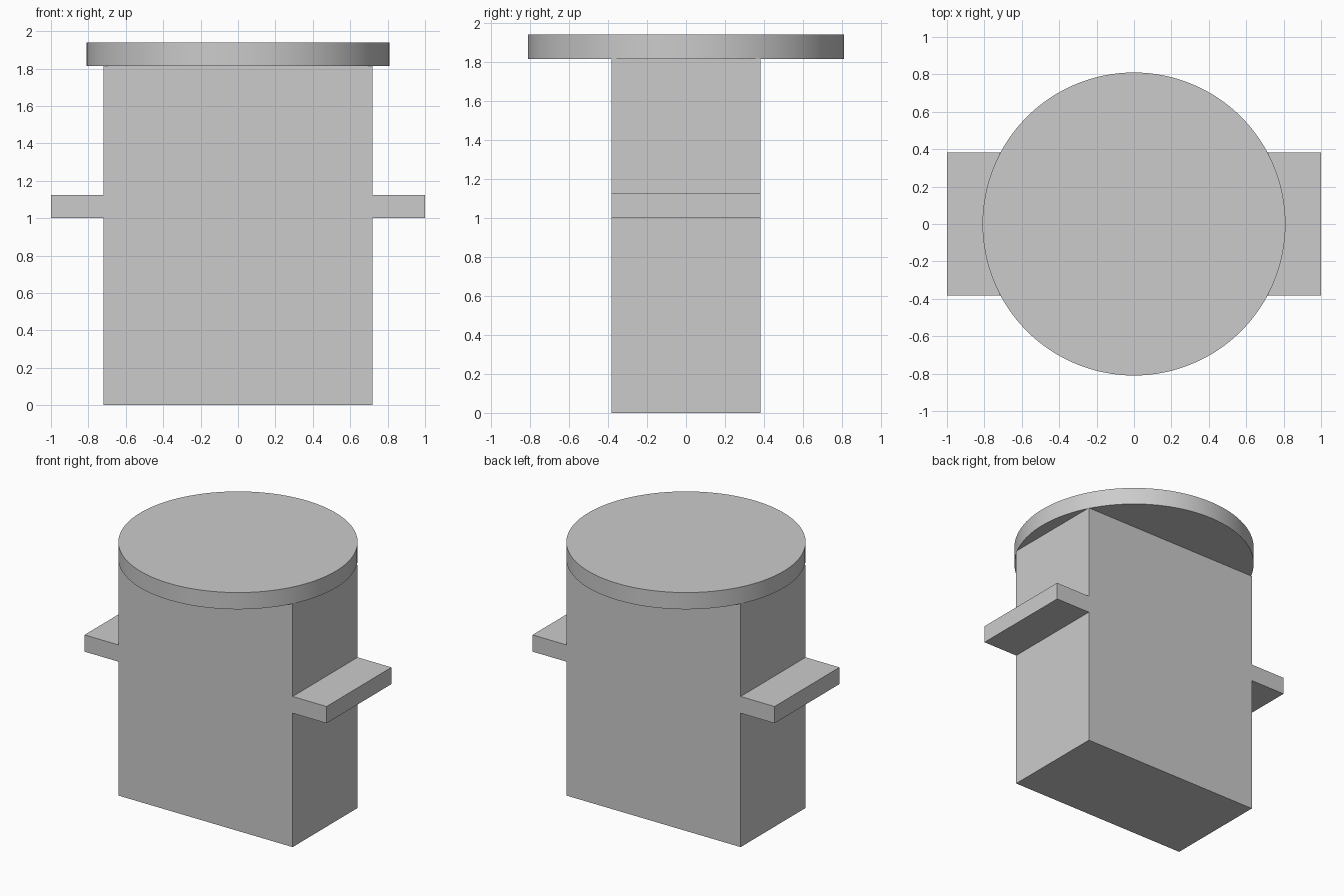
import bpy
import bmesh

cube = bpy.data.objects.get("Cube")
if cube:
    bpy.data.objects.remove(cube, do_unlink=True)

HALF_WIDTH, HALF_DEPTH = 0.72, 0.383
LEDGE_REACH, LEDGE_LOW, LEDGE_HIGH = 1.0, 1.0, 1.125
BODY_TOP, LID_TOP, LID_RADIUS = 1.815, 1.94, 0.81

# Plain grey for every part
grey = bpy.data.materials.new("plain_grey")
grey.use_nodes = True
colour = (0.6, 0.6, 0.6, 1)
grey.diffuse_color = colour
grey.node_tree.nodes["Principled BSDF"].inputs["Base Color"].default_value = colour


def add_object(name, bm):
    bmesh.ops.recalc_face_normals(bm, faces=bm.faces)
    mesh = bpy.data.meshes.new(name)
    bm.to_mesh(mesh)
    bm.free()
    mesh.materials.append(grey)
    obj = bpy.data.objects.new(name, mesh)
    bpy.context.collection.objects.link(obj)
    return obj


# Body with side ledges: one mirrored outline, extruded front to back
right_half = [
    (HALF_WIDTH, 0),
    (HALF_WIDTH, LEDGE_LOW),
    (LEDGE_REACH, LEDGE_LOW),
    (LEDGE_REACH, LEDGE_HIGH),
    (HALF_WIDTH, LEDGE_HIGH),
    (HALF_WIDTH, BODY_TOP),
]
outline = right_half + [(-x, z) for x, z in reversed(right_half)]
bm = bmesh.new()
front = bm.faces.new([bm.verts.new((x, -HALF_DEPTH, z)) for x, z in outline])
back = bmesh.ops.extrude_face_region(bm, geom=[front], use_keep_orig=True)
moved = [v for v in back["geom"] if isinstance(v, bmesh.types.BMVert)]
bmesh.ops.translate(bm, verts=moved, vec=(0, 2 * HALF_DEPTH, 0))
add_object("body_with_ledges", bm)

# Round lid resting on the body
bm = bmesh.new()
bmesh.ops.create_cone(bm, cap_ends=True, segments=128, radius1=LID_RADIUS,
                      radius2=LID_RADIUS, depth=LID_TOP - BODY_TOP)
bmesh.ops.translate(bm, verts=bm.verts, vec=(0, 0, (LID_TOP + BODY_TOP) / 2))
lid = add_object("round_lid", bm)
bpy.ops.object.select_all(action="DESELECT")
lid.select_set(True)
bpy.context.view_layer.objects.active = lid
bpy.ops.object.shade_smooth_by_angle()
